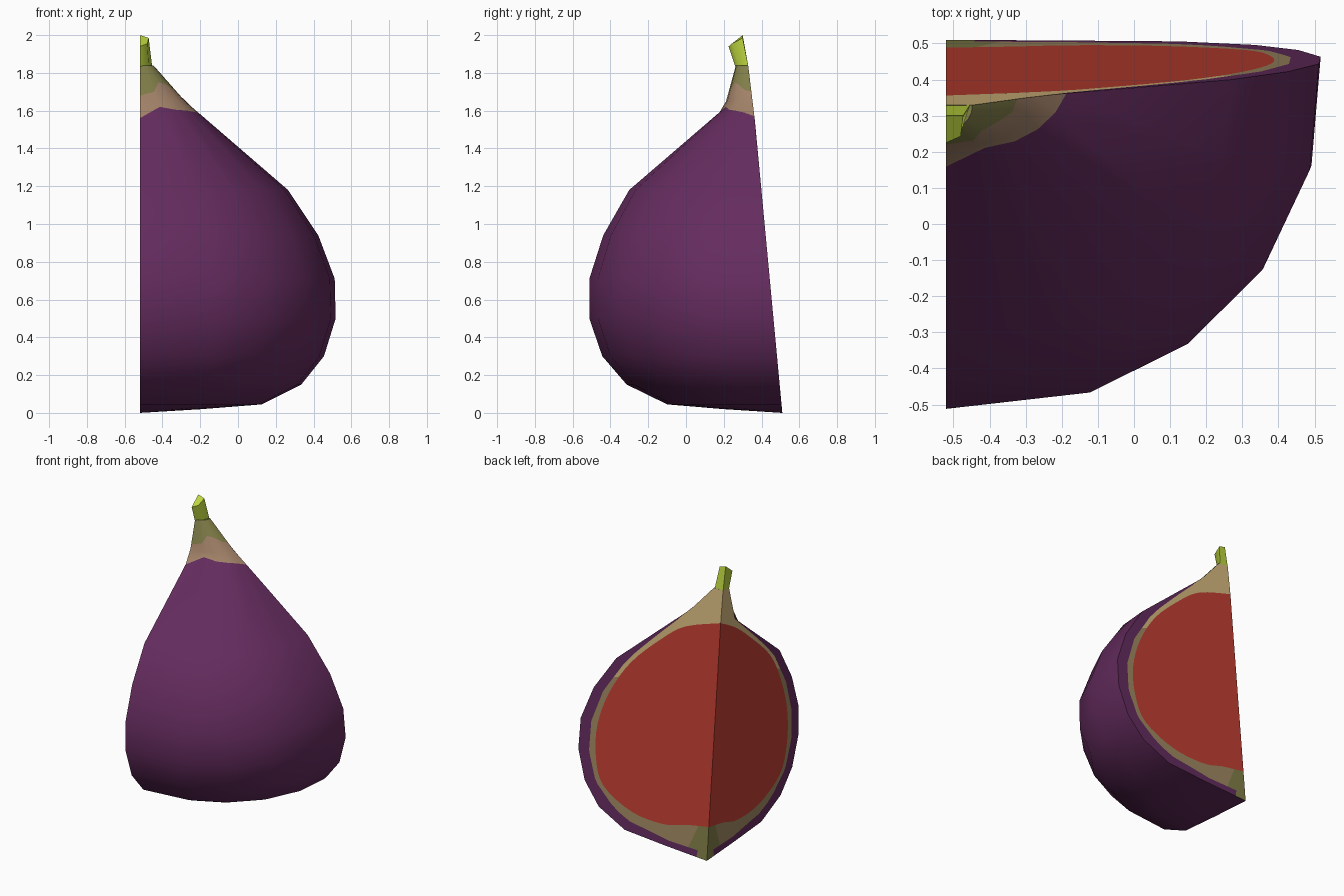
import bpy, bmesh, math
from mathutils import Vector

if "Cube" in bpy.data.objects:
    bpy.data.objects.remove(bpy.data.objects["Cube"])

def lin(c):
    c /= 255
    return c / 12.92 if c <= 0.04045 else ((c + 0.055) / 1.055) ** 2.4

def material(name, h):
    m = bpy.data.materials.new(name)
    m.diffuse_color = [lin(int(h[i:i + 2], 16)) for i in (0, 2, 4)] + [1]
    m.use_nodes = True
    m.node_tree.nodes["Principled BSDF"].inputs["Base Color"].default_value = m.diffuse_color
    return m

NAMES = ["purple_skin", "brown_neck", "olive", "khaki_pith", "tan_pith", "red_flesh", "green_stem"]
HEX = ["652c5f", "a38369", "827f49", "a08961", "d7ba7f", "c23f32", "bbd43f"]
MATS = [material(n, h) for n, h in zip(NAMES, HEX)]
PURPLE, BROWN, OLIVE, KHAKI, TAN, RED, GREEN = range(7)
X0 = -0.52   # side cut plane

# Profile of the wedge: height, width along the back cut, depth along the side cut
PROFILE = [(0, 0, 0), (.02, .33, .31), (.045, .645, .605), (.15, .855, .81),
           (.30, .975, .925), (.50, 1.037, .975), (.71, 1.032, .955), (.94, .945, .86),
           (1.18, .785, .70), (1.59, .31, .165), (1.65, .24, .14), (1.84, .072, .065)]
BACK = [(0, .51), (1.545, .365), (1.85, .328), (2, .30)]   # back plane: height, y

def interp(table, z, k=1):
    for p, q in zip(table, table[1:]):
        if z <= q[0]:
            break
    return p[k] + (q[k] - p[k]) * (z - p[0]) / (q[0] - p[0])

def back_y(z):
    return interp(BACK, z)

def finish(bm, name):
    me = bpy.data.meshes.new(name)
    for m in MATS:
        me.materials.append(m)
    bm.to_mesh(me)
    bm.free()
    ob = bpy.data.objects.new(name, me)
    bpy.context.collection.objects.link(ob)
    return ob

# Outer skin, with wavy colour borders at the neck
ANGLES = [0, 22, 38.6, 54.8, 72.5, 90]
WAVE = {9: [-.03, .03, .015, .01, 0, -.02], 11: [-.04, -.02, .03, .02, -.01, -.02]}
heights = [p[0] for p in PROFILE]
heights.insert(11, 1.72)
bm = bmesh.new()
rows = []
for i, z0 in enumerate(heights):
    row = []
    for j, deg in enumerate(ANGLES):
        z = z0 + WAVE.get(i, [0] * 6)[j]
        t = math.radians(deg)
        bulge = 1 + .04 * math.sin(2 * t)
        row.append(bm.verts.new((X0 + bulge * interp(PROFILE, z, 1) * math.sin(t),
                                 back_y(z) - bulge * interp(PROFILE, z, 2) * math.cos(t), z)))
    rows.append(row)
for i in range(len(rows) - 1):
    for j in range(5):
        f = bm.faces.new((rows[i][j], rows[i][j + 1], rows[i + 1][j + 1], rows[i + 1][j]))
        f.material_index = PURPLE if i < 9 else BROWN if i < 11 else OLIVE
        f.smooth = True
# neck top cap around the stem
cap = bm.faces.new(rows[-1] + [bm.verts.new((X0, back_y(1.84), 1.84))])
cap.material_index = OLIVE
bmesh.ops.remove_doubles(bm, verts=bm.verts[:], dist=1e-5)
finish(bm, "fig_skin")

# Cut faces: pith and flesh outlines as height and fraction of local width
PITH = [(.05, 0), (.06, .45), (.11, .78), (.20, .86), (.33, .91), (.51, .92), (.71, .92),
        (.93, .92), (1.16, .905), (1.56, .96), (1.62, 1), (1.84, 1)]
FLESH = [(.23, 0), (.20, .2), (.16, .40), (.18, .68), (.30, .85), (.48, .872), (.70, .872),
         (.94, .87), (1.18, .855), (1.40, .84), (1.53, .70), (1.62, 0)]
SUB = 4

def resample(pts, curved):
    out = []
    for i in range(len(pts) - 1):
        a, b = Vector(pts[i]), Vector(pts[i + 1])
        p = Vector(pts[max(i - 1, 0)])
        n = Vector(pts[min(i + 2, len(pts) - 1)])
        for k in range(SUB):
            t = k / SUB
            v = a.lerp(b, t)
            if curved:
                v = .5 * (2 * a + (b - p) * t + (2 * p - 5 * a + 4 * b - n) * t * t
                          + (3 * a - p - 3 * b + n) * t ** 3)
            out.append((v[0], max(v[1], 0)))
    return out + [pts[-1]]

def cut_face(name, k, place, facing):
    bm = bmesh.new()

    def add(pts, mat):
        pts = [p for i, p in enumerate(pts) if (p - pts[i - 1]).length > 1e-6]
        if len(pts) < 3:
            return
        f = bm.faces.new([bm.verts.new(p) for p in pts])
        f.normal_update()
        if f.normal.dot(facing) < 0:
            f.normal_flip()
        f.material_index = mat

    scale = lambda pts: [(z, f * interp(PROFILE, z, k)) for z, f in pts]
    outer = [place(*p) for p in resample([(p[0], p[k]) for p in PROFILE], False)]
    pith = [place(*p) for p in scale(resample(PITH, False))]
    flesh = [place(*p) for p in resample(scale(FLESH), True)]
    for i in range(len(outer) - 1):
        add([outer[i], outer[i + 1], pith[i + 1], pith[i]], OLIVE if i < 1 else PURPLE)
        z = (pith[i].z + flesh[i].z) / 2
        add([pith[i], pith[i + 1], flesh[i + 1], flesh[i]],
            OLIVE if i < 2 else TAN if z > 1.0 else KHAKI)
    add([pith[-1], place(1.84, 0), flesh[-1]], TAN)
    add(flesh, RED)
    bmesh.ops.remove_doubles(bm, verts=bm.verts[:], dist=1e-5)
    finish(bm, name)

cut_face("back_cut", 1, lambda z, s: Vector((X0 + s, back_y(z), z)), Vector((0, 1, 0)))
cut_face("side_cut", 2, lambda z, s: Vector((X0, back_y(z) - s, z)), Vector((-1, 0, 0)))

# Stem: short bent prism with a sloping top
low = [(X0, .262, 1.83), (-.472, .28, 1.83), (-.455, .329, 1.84), (X0, .329, 1.835)]
top = [(X0, .225, 1.94), (-.48, .243, 1.955), (-.473, .30, 1.985), (X0, .30, 2.0)]
bm = bmesh.new()
a = [bm.verts.new(p) for p in low]
b = [bm.verts.new(p) for p in top]
for i in range(4):
    j = (i + 1) % 4
    f = bm.faces.new((a[i], a[j], b[j], b[i]))
    f.smooth = i < 2
bm.faces.new(b)
bm.faces.new(a[::-1])
for f in bm.faces:
    f.material_index = GREEN
finish(bm, "stem")
